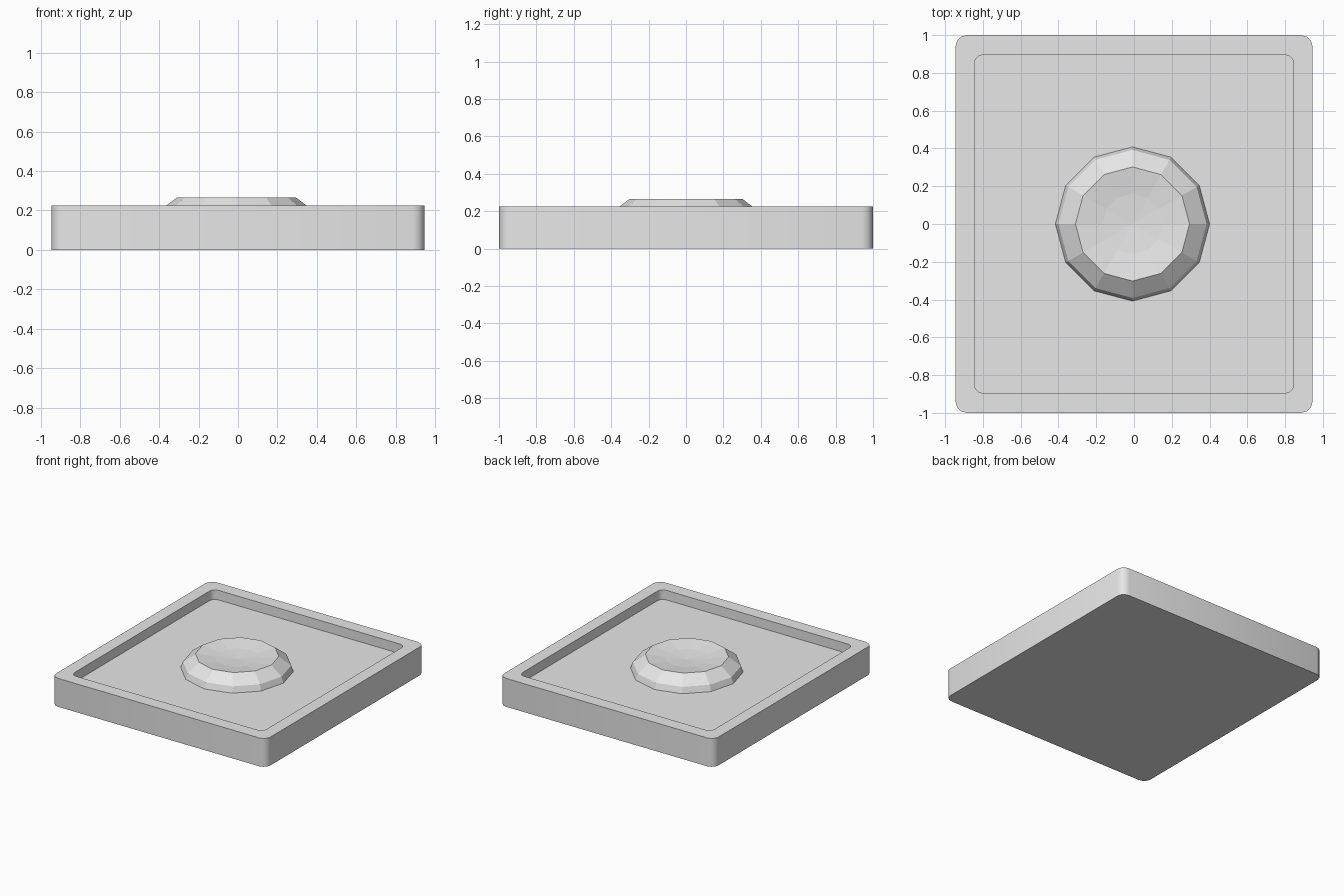
import bpy, bmesh
from math import cos, sin, pi

cube = bpy.data.objects.get("Cube")
if cube:
    bpy.data.objects.remove(cube)

grey = bpy.data.materials.new("light grey")
grey.use_nodes = True
grey.diffuse_color = (0.8, 0.8, 0.8, 1)
grey.node_tree.nodes["Principled BSDF"].inputs["Base Color"].default_value = (0.8, 0.8, 0.8, 1)


def finish(bm, name):
    bmesh.ops.recalc_face_normals(bm, faces=bm.faces)
    mesh = bpy.data.meshes.new(name)
    bm.to_mesh(mesh)
    bm.free()
    mesh.materials.append(grey)
    obj = bpy.data.objects.new(name, mesh)
    bpy.context.collection.objects.link(obj)
    return obj


def rounded_loop(bm, hx, hy, r, z, steps=3):
    """Rounded rectangle of vertices, counter-clockwise."""
    loop = []
    for k, (sx, sy) in enumerate([(1, 1), (-1, 1), (-1, -1), (1, -1)]):
        for i in range(steps + 1):
            a = (k + i / steps) * pi / 2
            loop.append(bm.verts.new((sx * (hx - r) + r * cos(a),
                                      sy * (hy - r) + r * sin(a), z)))
    return loop


def bridge(bm, a, b):
    n = len(a)
    for i in range(n):
        j = (i + 1) % n
        bm.faces.new((a[i], a[j], b[j], b[i]))


# Tray: outer wall, flat rim, recess wall and floor
bm = bmesh.new()
loops = [rounded_loop(bm, 0.945, 1.0, 0.06, 0),
         rounded_loop(bm, 0.945, 1.0, 0.06, 0.226),
         rounded_loop(bm, 0.845, 0.895, 0.045, 0.226),
         rounded_loop(bm, 0.845, 0.895, 0.045, 0.15)]
for lower, upper in zip(loops, loops[1:]):
    bridge(bm, lower, upper)
bm.faces.new(loops[0])
bm.faces.new(loops[-1])
tray = finish(bm, "tray")
bpy.context.view_layer.objects.active = tray
tray.select_set(True)
bpy.ops.object.shade_smooth_by_angle(angle=0.7)

# Faceted knob with a dished top, twelve sides
bm = bmesh.new()
SIDES = 12
profile = [(0.41, 0.145), (0.392, 0.197), (0.302, 0.265), (0.16, 0.245)]
rings = [[bm.verts.new((r * cos(2 * pi * i / SIDES) - 0.008,
                        r * sin(2 * pi * i / SIDES), z)) for i in range(SIDES)]
         for r, z in profile]
for lower, upper in zip(rings, rings[1:]):
    bridge(bm, lower, upper)
centre = bm.verts.new((-0.008, 0, 0.235))
for i in range(SIDES):
    bm.faces.new((rings[-1][i], rings[-1][(i + 1) % SIDES], centre))
bm.faces.new(rings[0])
finish(bm, "dished_knob")
